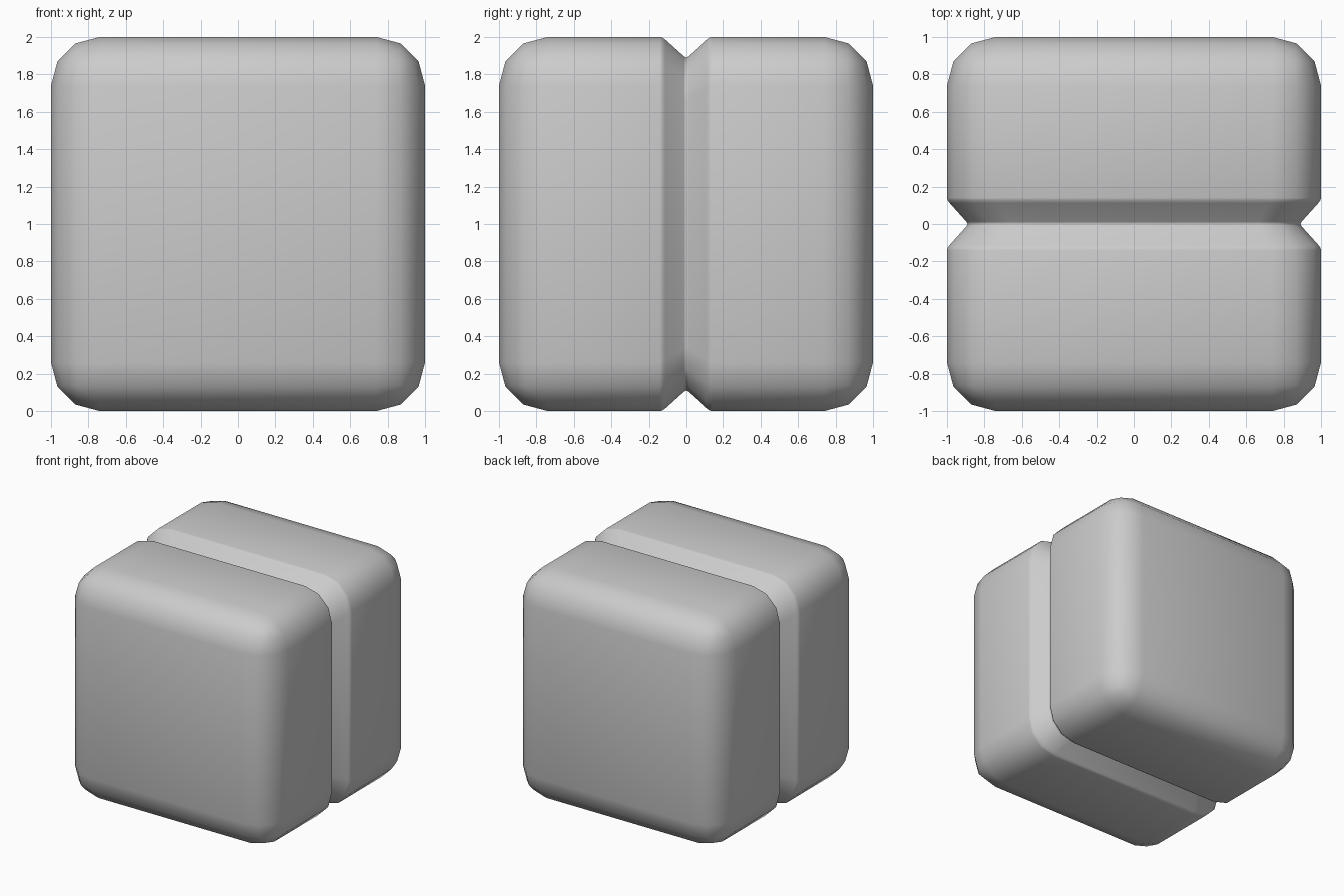
import bpy, bmesh
from mathutils import Vector

if "Cube" in bpy.data.objects:
    bpy.data.objects.remove(bpy.data.objects["Cube"])

# Rounded cube body
bm = bmesh.new()
bmesh.ops.create_cube(bm, size=2)
bmesh.ops.bevel(bm, geom=bm.edges[:], offset=0.26, segments=3,
                profile=0.5, affect='EDGES', clamp_overlap=True)

# Groove around the middle: (distance from centre, ring scale)
profile = [(0.14, 1.0), (0.128, 0.997), (0.112, 0.986), (0.012, 0.896), (0.0, 0.89)]
for y in sorted({s * d for d, _ in profile for s in (-1, 1)}):
    bmesh.ops.bisect_plane(bm, geom=bm.verts[:] + bm.edges[:] + bm.faces[:],
                           dist=1e-5, plane_co=(0, y, 0), plane_no=(0, 1, 0))
for v in bm.verts:
    for d, k in profile:
        if abs(abs(v.co.y) - d) < 1e-4:
            v.co.x *= k
            v.co.z *= k

# Stand on the ground and shade smooth
bmesh.ops.translate(bm, verts=bm.verts[:], vec=Vector((0, 0, 1)))
bmesh.ops.recalc_face_normals(bm, faces=bm.faces[:])
for f in bm.faces:
    f.smooth = True

mesh = bpy.data.meshes.new("grooved_block")
bm.to_mesh(mesh)
bm.free()
block = bpy.data.objects.new("grooved_block", mesh)
bpy.context.collection.objects.link(block)
